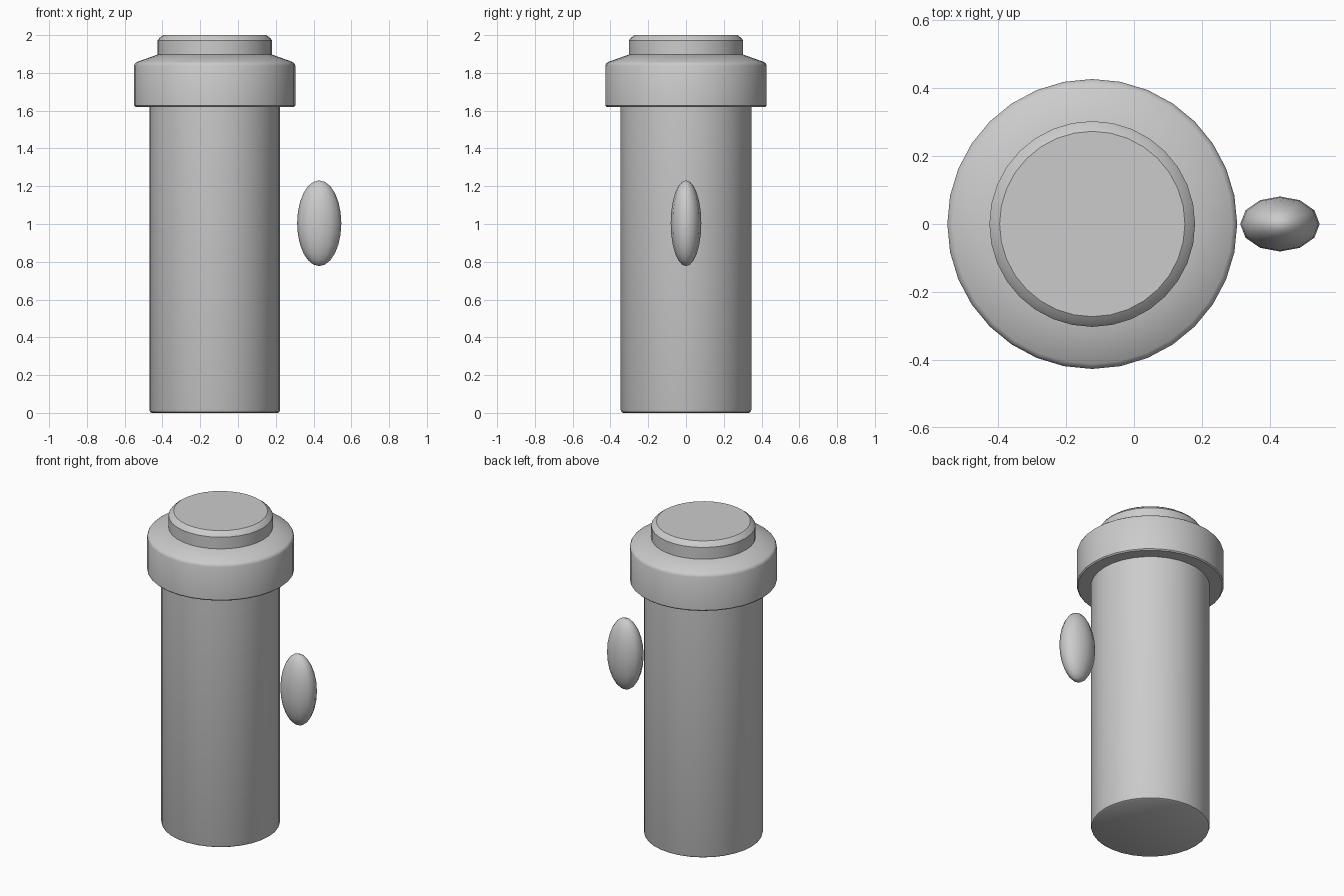
import bpy
import bmesh
import math

cube = bpy.data.objects.get("Cube")
if cube:
    bpy.data.objects.remove(cube, do_unlink=True)

AXIS_X = -0.123
SIDES = 32

# Single grey finish
grey = bpy.data.materials.new("light_grey")
grey.use_nodes = True
colour = (0.6, 0.6, 0.6, 1.0)
grey.diffuse_color = colour
bsdf = next(n for n in grey.node_tree.nodes if n.type == 'BSDF_PRINCIPLED')
bsdf.inputs["Base Color"].default_value = colour


def finish(name, bm, location, angle=35):
    """Turn a bmesh into a smooth-shaded object with sharp edges kept."""
    bmesh.ops.recalc_face_normals(bm, faces=bm.faces)
    mesh = bpy.data.meshes.new(name)
    bm.to_mesh(mesh)
    bm.free()
    mesh.materials.append(grey)
    obj = bpy.data.objects.new(name, mesh)
    obj.location = location
    bpy.context.collection.objects.link(obj)
    bpy.ops.object.select_all(action='DESELECT')
    obj.select_set(True)
    bpy.context.view_layer.objects.active = obj
    bpy.ops.object.shade_smooth_by_angle(angle=math.radians(angle))
    return obj


def turned(name, profile):
    """Closed turned solid from (radius, height) points, bottom to top."""
    bm = bmesh.new()
    rings = []
    for r, z in profile:
        rings.append([bm.verts.new((r * math.cos(a), r * math.sin(a), z))
                      for a in (2 * math.pi * i / SIDES for i in range(SIDES))])
    for low, high in zip(rings, rings[1:]):
        for i in range(SIDES):
            j = (i + 1) % SIDES
            bm.faces.new((low[i], low[j], high[j], high[i]))
    bm.faces.new(rings[0][::-1])
    bm.faces.new(rings[-1])
    return finish(name, bm, (AXIS_X, 0, 0))


# Tall cylinder with a softened foot
turned("body", [(0.333, 0.0), (0.342, 0.005), (0.346, 0.016), (0.346, 1.66)])

# Wide collar with a sloping shoulder
turned("collar", [(0.420, 1.62), (0.427, 1.627), (0.427, 1.838),
                  (0.422, 1.85), (0.412, 1.858), (0.300, 1.898)])

# Bevelled knob on top
turned("top_knob", [(0.303, 1.87), (0.303, 1.972), (0.294, 1.984), (0.273, 2.0)])

# Flattened ellipsoid floating beside the body
bm = bmesh.new()
bmesh.ops.create_uvsphere(bm, u_segments=12, v_segments=12, radius=1.0)
bmesh.ops.scale(bm, vec=(0.117, 0.081, 0.227), verts=bm.verts)
finish("side_handle", bm, (0.430, 0, 1.004), angle=75)
